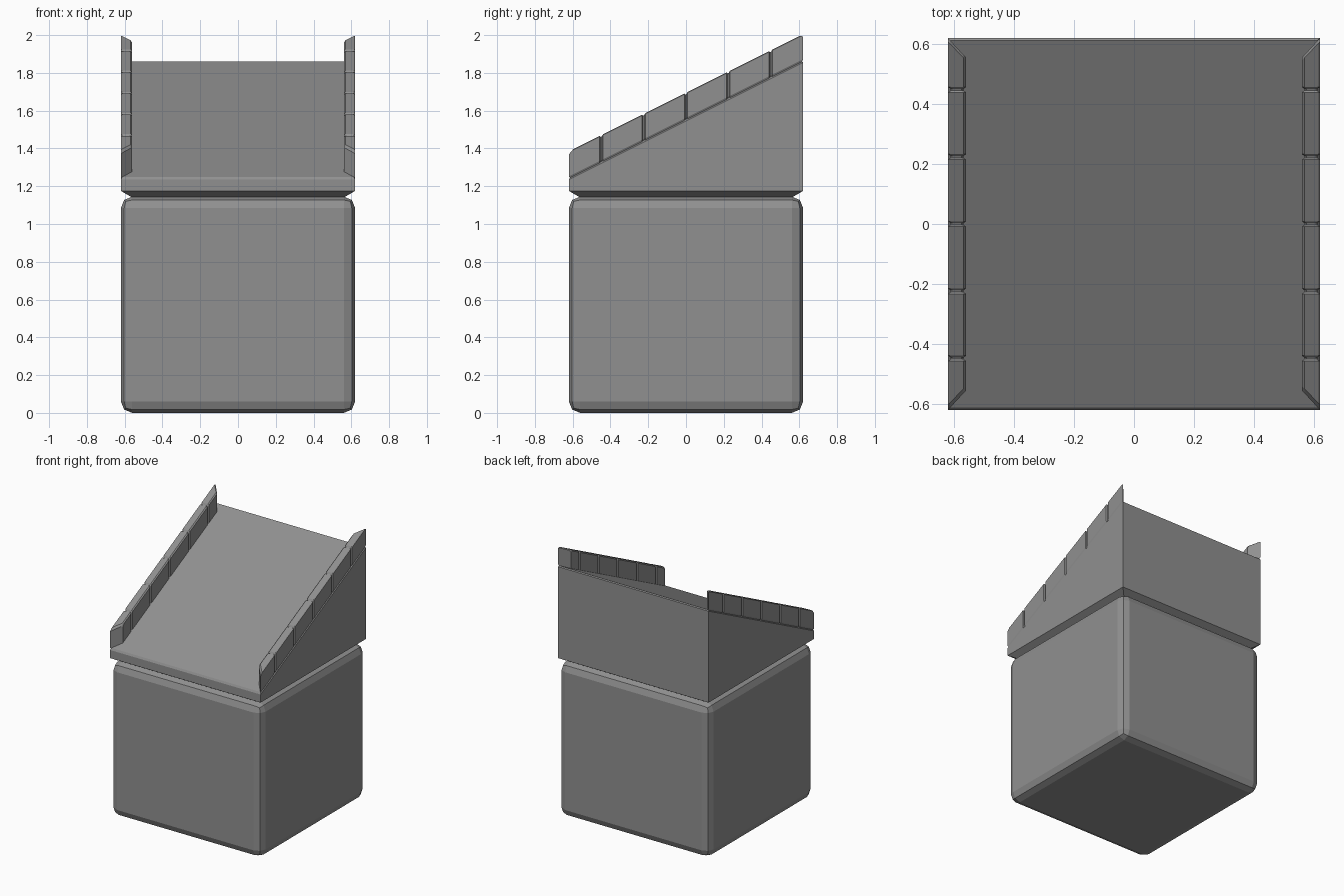
import bpy, bmesh

if "Cube" in bpy.data.objects:
    bpy.data.objects.remove(bpy.data.objects["Cube"])

grey = bpy.data.materials.new("plain_grey")
grey.diffuse_color = (0.28, 0.28, 0.28, 1)
grey.use_nodes = True
grey.node_tree.nodes["Principled BSDF"].inputs["Base Color"].default_value = grey.diffuse_color

R = 0.62                                   # half width of the whole model


def roof(y):
    """Height of the sloped roof at depth y."""
    return 1.555 + 0.5 * y


def loft(name, rings):
    """Skin a list of equal-length point rings and cap both ends."""
    bm = bmesh.new()
    rows = [[bm.verts.new(p) for p in ring] for ring in rings]
    n = len(rows[0])
    for a, b in zip(rows, rows[1:]):
        for i in range(n):
            j = (i + 1) % n
            bm.faces.new((a[i], a[j], b[j], b[i]))
    bm.faces.new(rows[0])
    bm.faces.new(rows[-1])
    bmesh.ops.recalc_face_normals(bm, faces=bm.faces)
    me = bpy.data.meshes.new(name)
    bm.to_mesh(me)
    bm.free()
    me.materials.append(grey)
    ob = bpy.data.objects.new(name, me)
    bpy.context.collection.objects.link(ob)
    return ob


def square(r, z):
    """Square ring of half size r; z is a height or a function of y."""
    corners = [(-r, -r), (r, -r), (r, r), (-r, r)]
    return [(x, y, z(y) if callable(z) else z) for x, y in corners]


# Base block with rounded edges
base = loft("base_block", [square(R, 0), square(R, 1.145)])
bev = base.modifiers.new("rounded_edges", 'BEVEL')
bev.width = 0.06
bev.segments = 2

# Sloped cap: chamfered underside, straight walls, fine bevel around the roof
loft("sloped_cap", [
    square(0.56, 1.14),
    square(R, 1.175),
    square(R, lambda y: roof(y) - 0.01),
    square(R - 0.008, roof),
])


# Side rails: cross-sections along the slope, pinched at each groove
def rail_section(side, y_out, y_in, pinch=0.0, drop=0.0):
    out, inn = R - pinch, 0.56 + pinch
    top = 0.14 - pinch - drop
    pts = [(out - 0.006, y_out, -0.005), (out, y_out, 0.008),
           (out, y_out, top - 0.004), (out - 0.006, y_out, top),
           (inn + 0.008, y_in, top), (inn, y_in, top - 0.008),
           (inn, y_in, -0.005)]
    # keep each section in one vertical plane
    ring = []
    for x, y, h in pts:
        t = (R - x) / (R - 0.56)
        yy = y_out + (y_in - y_out) * t
        ring.append((side * x, yy, roof(yy) + h))
    return ring


def rail(name, side):
    rings = [rail_section(side, -R, -0.555, drop=0.012),
             rail_section(side, -0.603, -0.54)]
    for k in range(-2, 3):
        y = k * 0.224
        for dy, pinch in ((-0.009, 0), (-0.003, 0.008), (0.003, 0.008), (0.009, 0)):
            rings.append(rail_section(side, y + dy, y + dy, pinch))
    rings += [rail_section(side, 0.608, 0.545),
              rail_section(side, R, 0.555, drop=0.008)]
    loft(name, rings)


rail("left_rail", -1)
rail("right_rail", 1)
